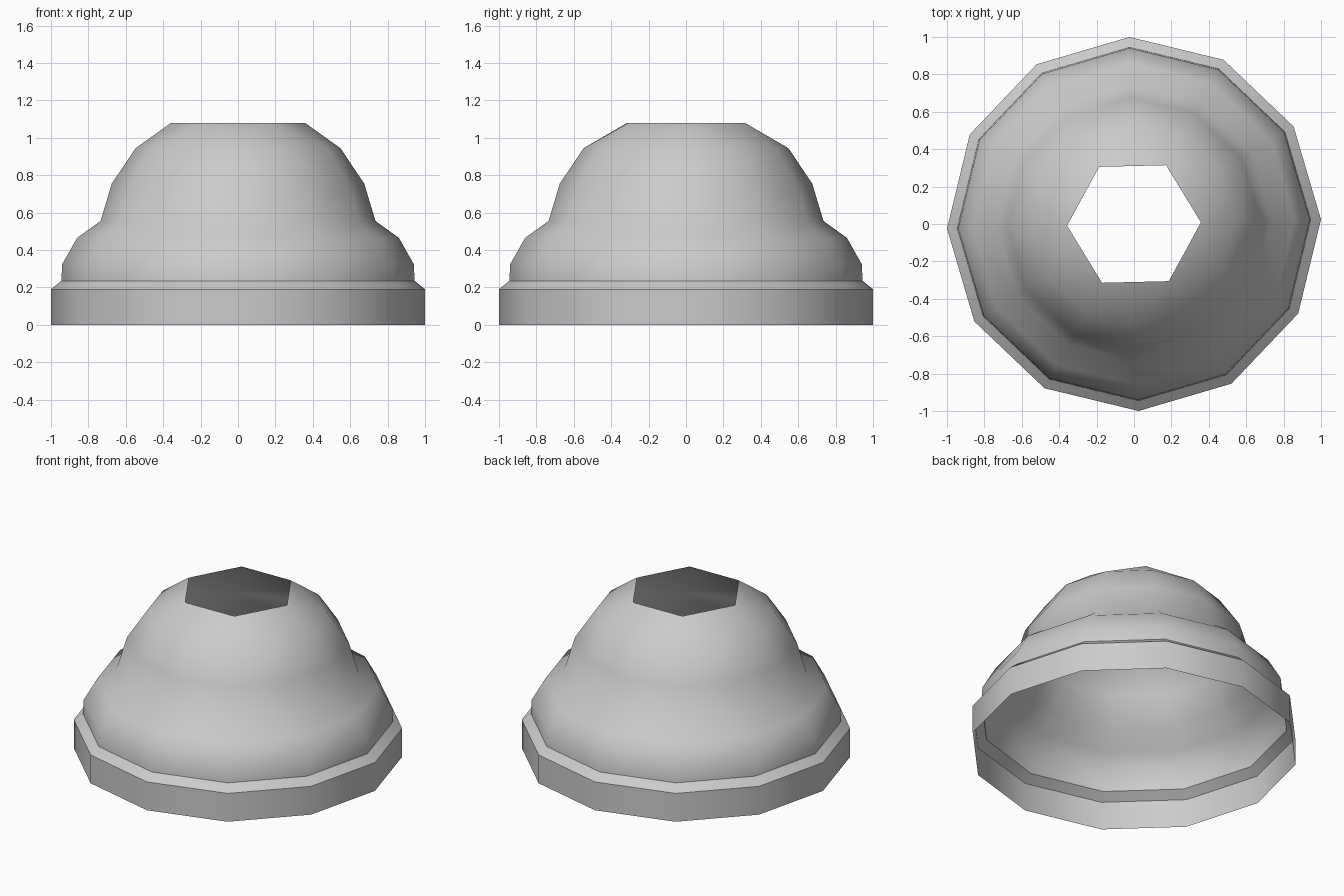
import bpy, bmesh, math

if "Cube" in bpy.data.objects:
    bpy.data.objects.remove(bpy.data.objects["Cube"], do_unlink=True)

SIDES = 12
TWIST = math.radians(1.4)

# Single plain grey
grey = bpy.data.materials.new("plain_grey")
grey.use_nodes = True
colour = (0.6, 0.6, 0.6, 1)
grey.diffuse_color = colour
grey.node_tree.nodes["Principled BSDF"].inputs["Base Color"].default_value = colour


def ring(bm, radius, z, sides=SIDES):
    step = math.tau / sides
    return [bm.verts.new((radius * math.cos(TWIST + i * step),
                          radius * math.sin(TWIST + i * step), z))
            for i in range(sides)]


def sweep(bm, profile):
    """Join rings of the profile into an open shell; return the last ring."""
    rings = [ring(bm, r, z) for r, z in profile]
    for low, high in zip(rings, rings[1:]):
        for i in range(SIDES):
            j = (i + 1) % SIDES
            bm.faces.new((low[i], low[j], high[j], high[i]))
    return rings[-1]


def finish(name, bm):
    mesh = bpy.data.meshes.new(name)
    bm.to_mesh(mesh)
    bm.free()
    mesh.materials.append(grey)
    obj = bpy.data.objects.new(name, mesh)
    bpy.context.collection.objects.link(obj)
    bpy.ops.object.select_all(action='DESELECT')
    obj.select_set(True)
    bpy.context.view_layer.objects.active = obj
    bpy.ops.object.shade_smooth_by_angle(angle=math.radians(42))


# Base collar with a sloped upper lip, open underneath
bm = bmesh.new()
sweep(bm, [(1, 0), (1, 0.19), (0.945, 0.235)])
finish("base_collar", bm)

# Two-tier dome shell
bm = bmesh.new()
top = sweep(bm, [(0.945, 0.235), (0.94, 0.325), (0.86, 0.465),
                 (0.735, 0.555), (0.675, 0.755), (0.547, 0.945)])

# Narrow the dome to a six-sided opening
hole = ring(bm, 0.358, 1.08, SIDES // 2)
for k in range(SIDES // 2):
    a, b, c = top[2 * k], top[2 * k + 1], top[(2 * k + 2) % SIDES]
    h, n = hole[k], hole[(k + 1) % len(hole)]
    for tri in ((a, b, h), (b, n, h), (b, c, n)):
        bm.faces.new(tri)
finish("dome_shell", bm)
